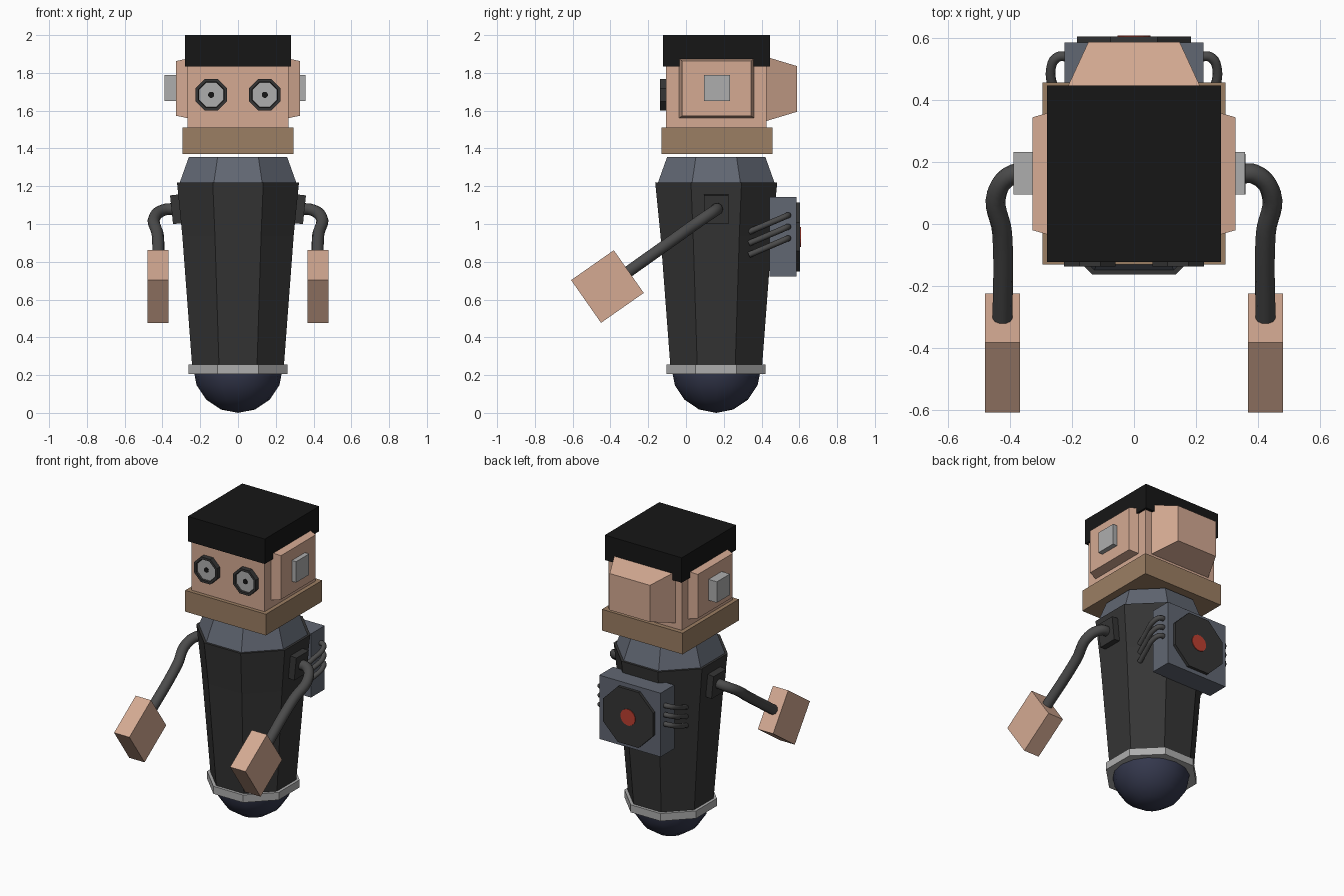
import bpy, bmesh
from math import pi, cos, sin, radians
from mathutils import Matrix, Vector

if "Cube" in bpy.data.objects:
    bpy.data.objects.remove(bpy.data.objects["Cube"])

COLORS = {
    "skin": (0.66, 0.40, 0.29), "hair": (0.008, 0.008, 0.008), "dark": (0.035, 0.035, 0.035),
    "slate": (0.12, 0.135, 0.17), "brown": (0.33, 0.21, 0.125), "navy": (0.035, 0.04, 0.075),
    "red": (0.5, 0.05, 0.03), "hose": (0.07, 0.07, 0.07), "silver": (0.42, 0.42, 0.42),
}
MATS = {}
for key, rgb in COLORS.items():
    MATS[key] = bpy.data.materials.new(key)
    MATS[key].diffuse_color = (*rgb, 1)

CY = 0.16  # depth of the body axis


def loft(name, sections, color, sides=8, loc=(0, 0, 0), rot=None):
    """Stack of n-gons (half_x, half_y, height), flat side facing out, capped at both ends."""
    bm = bmesh.new()
    rings = []
    for hx, hy, h in sections:
        ring = []
        for i in range(sides):
            a = (i + 0.5) * 2 * pi / sides
            k = 1 / cos(pi / sides)
            ring.append(bm.verts.new((hx * k * cos(a), hy * k * sin(a), h)))
        rings.append(ring)
    for low, high in zip(rings, rings[1:]):
        for i in range(sides):
            j = (i + 1) % sides
            bm.faces.new((low[i], low[j], high[j], high[i]))
    bm.faces.new(rings[0][::-1])
    bm.faces.new(rings[-1])
    bm.transform(Matrix.Translation(loc) @ (rot or Matrix()))
    bmesh.ops.recalc_face_normals(bm, faces=bm.faces)
    return add(name, bm, color)


def add(name, bm, color):
    me = bpy.data.meshes.new(name)
    bm.to_mesh(me)
    bm.free()
    me.materials.append(MATS[color])
    ob = bpy.data.objects.new(name, me)
    bpy.context.collection.objects.link(ob)
    return ob


def box(name, lo, hi, color, rot=None):
    c = [(a + b) / 2 for a, b in zip(lo, hi)]
    x, y, z = [(b - a) / 2 for a, b in zip(lo, hi)]
    return loft(name, [(x, y, -z), (x, y, z)], color, 4, c, rot)


def tube(name, points, radius, color):
    """Smooth round hose through the points."""
    cu = bpy.data.curves.new(name, "CURVE")
    cu.dimensions = "3D"
    cu.bevel_depth = radius
    cu.bevel_resolution = 3
    cu.resolution_u = 6
    cu.use_fill_caps = True
    sp = cu.splines.new("BEZIER")
    sp.bezier_points.add(len(points) - 1)
    for bp, p in zip(sp.bezier_points, points):
        bp.co = p
        bp.handle_left_type = bp.handle_right_type = "AUTO"
    cu.materials.append(MATS[color])
    ob = bpy.data.objects.new(name, cu)
    bpy.context.collection.objects.link(ob)
    return ob


def rx(deg):
    return Matrix.Rotation(radians(deg), 4, "X")


def ry(deg):
    return Matrix.Rotation(radians(deg), 4, "Y")


# Ball foot
bm = bmesh.new()
bmesh.ops.create_uvsphere(bm, u_segments=16, v_segments=8, radius=0.237)
bm.transform(Matrix.Translation((0, CY, 0.237)))
for f in bm.faces:
    f.smooth = True
add("ball_foot", bm, "navy")

# Octagonal body with base ring and sloping shoulders
loft("base_ring", [(0.262, 0.262, 0.205), (0.262, 0.262, 0.255)], "silver", loc=(0, CY, 0))
loft("body", [(0.243, 0.243, 0.25), (0.295, 0.295, 0.94), (0.323, 0.323, 1.22)], "dark", loc=(0, CY, 0))
loft("shoulders", [(0.31, 0.31, 1.215), (0.26, 0.26, 1.355)], "slate", loc=(0, CY, 0))

# Head
box("collar", (-0.295, -0.13, 1.37), (0.295, 0.457, 1.51), "brown")
box("head", (-0.268, -0.105, 1.5), (0.268, 0.427, 1.86), "skin")
box("hair", (-0.281, -0.122, 1.835), (0.281, 0.446, 2.0), "hair")
loft("head_back", [(0.222, 0.17, 0), (0.147, 0.121, 0.162)], "skin", 4, (0, 0.425, 1.715), rx(-90))

for s, side in ((1, "right"), (-1, "left")):
    # Eye: recessed octagonal rim, lens and pupil
    eye = (s * 0.142, -0.1, 1.684)
    loft("eye_rim_" + side, [(0.083, 0.083, 0), (0.083, 0.083, 0.037), (0.068, 0.068, 0.037),
                             (0.064, 0.064, 0.012)], "dark", 8, eye, rx(90))
    loft("eye_lens_" + side, [(0.065, 0.065, 0.005), (0.065, 0.065, 0.026)], "silver", 8, eye, rx(90))
    loft("pupil_" + side, [(0.016, 0.016, 0.02), (0.016, 0.016, 0.03)], "hair", 12, eye, rx(90))

    # Bevelled ear panel and its plug (one plug is longer)
    loft("ear_panel_" + side, [(0.158, 0.2, 0), (0.145, 0.182, 0.062)], "skin", 4,
         (s * 0.265, 0.162, 1.718), ry(s * 90))
    reach = 0.358 if s > 0 else 0.388
    box("ear_plug_" + side, (min(s * 0.31, s * reach), 0.095, 1.65),
        (max(s * 0.31, s * reach), 0.232, 1.788), "silver")

    # Arm socket, bent hose arm, block hand
    box("arm_socket_" + side, (s * 0.322 - 0.03, 0.095, 1.002), (s * 0.322 + 0.03, 0.225, 1.155),
        "dark", ry(s * 6))
    tube("arm_" + side, [(s * 0.33, 0.16, 1.08), (s * 0.39, 0.16, 1.075), (s * 0.442, 0.1, 1.035),
                         (s * 0.425, -0.03, 0.943), (s * 0.424, -0.32, 0.737)], 0.032, "hose")
    box("hand_" + side, (s * 0.424 - 0.056, -0.416 - 0.138, 0.669 - 0.138),
        (s * 0.424 + 0.056, -0.416 + 0.138, 0.669 + 0.138), "skin", rx(35))

    # Three hoses from the backpack into the body
    for i in range(3):
        z = 1.045 - 0.061 * i
        tube(f"pack_hose_{side}_{i + 1}",
             [(s * 0.21, 0.54, z), (s * 0.248, 0.537, z), (s * 0.268, 0.5, z - 0.016),
              (s * 0.255, 0.42, z - 0.05), (s * 0.235, 0.335, z - 0.086)], 0.016, "hose")

# Backpack with octagonal plate and red button
box("backpack", (-0.224, 0.442, 0.722), (0.224, 0.585, 1.143), "slate")
back = (0, 0.58, 0.932)
loft("back_plate", [(0.183, 0.183, 0), (0.183, 0.183, 0.024)], "dark", 8, back, rx(-90))
loft("back_button", [(0.053, 0.053, 0.01), (0.053, 0.053, 0.028)], "red", 16, back, rx(-90))

for m in bpy.data.materials:
    if m.users and not m.is_grease_pencil:
        m.use_nodes = True
        m.node_tree.nodes["Principled BSDF"].inputs["Base Color"].default_value = m.diffuse_color
